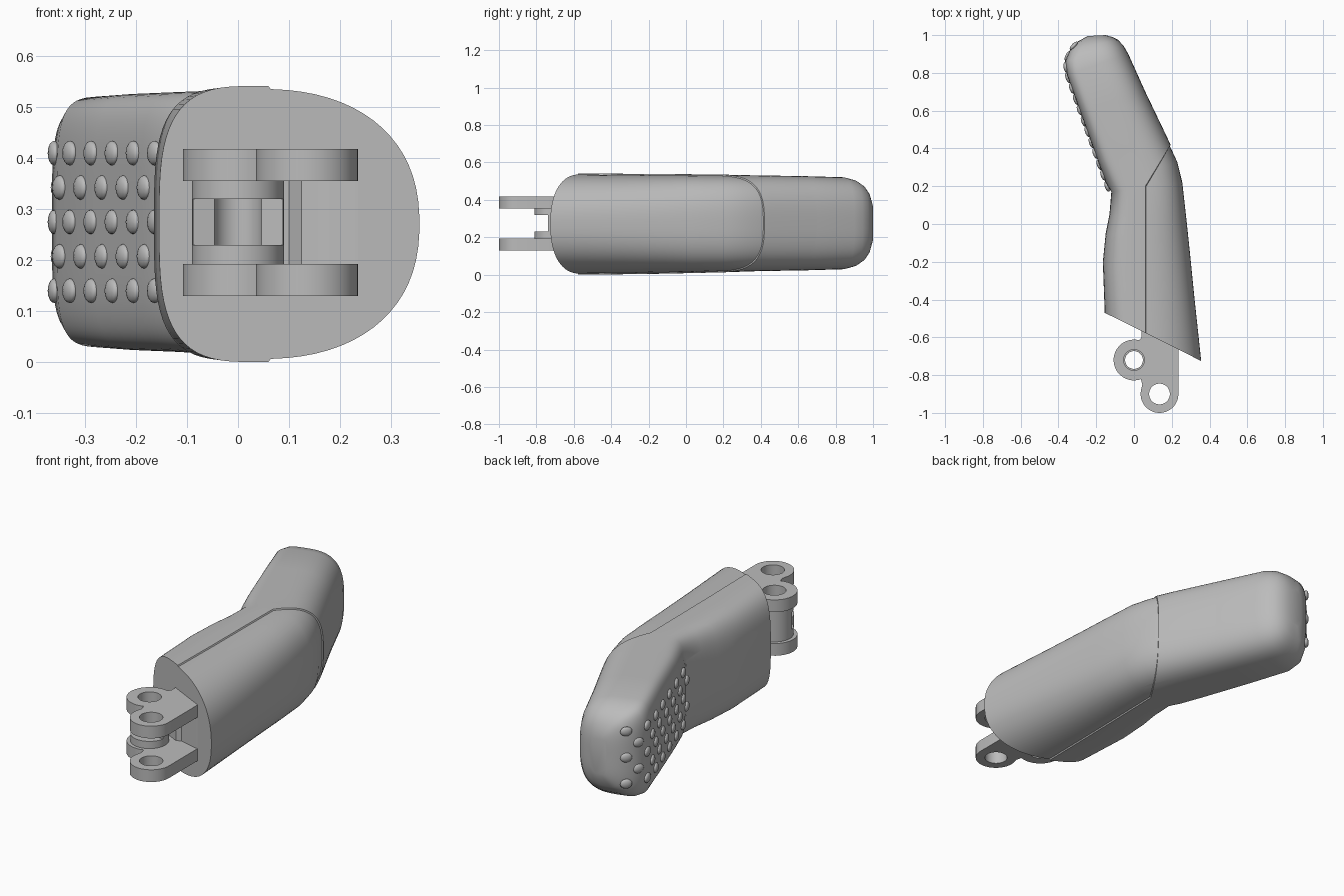
import bpy, bmesh
from math import sin, cos, pi, radians
from mathutils import Matrix, Vector

cube = bpy.data.objects.get("Cube")
if cube:
    bpy.data.objects.remove(cube)

grey = bpy.data.materials.new("plain grey")
grey.use_nodes = True
grey.diffuse_color = (0.5, 0.5, 0.5, 1)
bsdf = next(n for n in grey.node_tree.nodes if n.type == 'BSDF_PRINCIPLED')
bsdf.inputs["Base Color"].default_value = grey.diffuse_color
bsdf.inputs["Roughness"].default_value = 0.6


def smooth(obj, angle):
    bpy.ops.object.select_all(action='DESELECT')
    obj.select_set(True)
    bpy.context.view_layer.objects.active = obj
    bpy.ops.object.shade_smooth_by_angle(angle=radians(angle))


def finish(bm, name, angle=35):
    mesh = bpy.data.meshes.new(name)
    bm.to_mesh(mesh)
    bm.free()
    obj = bpy.data.objects.new(name, mesh)
    bpy.context.collection.objects.link(obj)
    mesh.materials.append(grey)
    smooth(obj, angle)


def arc(cx, cy, r, start, end, n=24):
    angles = [radians(start + (end - start) * i / n) for i in range(n + 1)]
    return [(cx + r * cos(a), cy + r * sin(a)) for a in angles]


def circle(cx, cy, r):
    return arc(cx, cy, r, 0, 350, 35)


def plate(name, loops, z0, z1):
    """Flat outline with holes, extruded from z0 to z1."""
    curve = bpy.data.curves.new(name, 'CURVE')
    curve.dimensions = '2D'
    curve.fill_mode = 'BOTH'
    curve.extrude = (z1 - z0) / 2
    for loop in loops:
        spline = curve.splines.new('POLY')
        spline.points.add(len(loop) - 1)
        for p, (x, y) in zip(spline.points, loop):
            p.co = (x, y, 0, 1)
        spline.use_cyclic_u = True
    temp = bpy.data.objects.new(name + "_outline", curve)
    bpy.context.collection.objects.link(temp)
    bpy.context.view_layer.update()
    depsgraph = bpy.context.evaluated_depsgraph_get()
    filled = bpy.data.meshes.new_from_object(temp.evaluated_get(depsgraph))
    bm = bmesh.new()
    bm.from_mesh(filled)
    bpy.data.objects.remove(temp)
    bpy.data.curves.remove(curve)
    bpy.data.meshes.remove(filled)
    bmesh.ops.translate(bm, verts=bm.verts, vec=(0, 0, (z0 + z1) / 2))
    bmesh.ops.remove_doubles(bm, verts=bm.verts, dist=0.0002)
    bmesh.ops.recalc_face_normals(bm, faces=bm.faces)
    finish(bm, name)


# Bent body: left edge, right edge, centre height, half height, roundness left and right
sections = [
    ((-.155, -.47), (.362, -.725), .271, .271, 3.3, 2.3),
    ((-.165, -.20), (.325, -.38), .271, .268, 3.5, 2.5),
    ((-.150, -.05), (.300, -.13), .272, .266, 3.7, 2.6),
    ((-.130, .05), (.283, .03), .273, .264, 3.9, 2.7),
    ((-.120, .17), (.262, .22), .274, .262, 4.2, 2.8),
    ((-.150, .22), (.235, .33), .274, .259, 4.5, 2.9),
    ((-.190, .33), (.175, .46), .275, .256, 5, 3),
    ((-.280, .58), (.060, .70), .275, .252, 5, 3),
    ((-.355, .79), (-.030, .90), .275, .246, 5, 3),
    ((-.365, .86), (-.056, .945), .275, .230, 4.5, 3),
    ((-.340, .92), (-.085, .975), .275, .200, 4, 3),
    ((-.300, .965), (-.115, .990), .275, .160, 3.5, 3),
    ((-.245, .995), (-.150, 1.0), .275, .100, 3, 3),
]
SIDES = 72
bm = bmesh.new()
rings = []
for left, right, zc, h, nl, nr in sections:
    a, b = Vector((*left, zc)), Vector((*right, zc))
    ring = []
    for i in range(SIDES):
        t = 2 * pi * (i + 0.5) / SIDES
        n, reach = (nr, 0.62) if cos(t) > 0 else (nl, 0.38)
        u = abs(cos(t)) ** (2 / n) * (1 if cos(t) > 0 else -1)
        w = abs(sin(t)) ** (2 / n) * (1 if sin(t) > 0 else -1)
        p = a.lerp(b, 0.38 + reach * u)
        ring.append(bm.verts.new((p.x, p.y, zc + h * w)))
    rings.append(ring)
for r0, r1 in zip(rings, rings[1:]):
    for i in range(SIDES):
        j = (i + 1) % SIDES
        bm.faces.new((r0[i], r0[j], r1[j], r1[i]))
bm.faces.new(rings[-1])
root = bm.faces.new(list(reversed(rings[0])))
bmesh.ops.recalc_face_normals(bm, faces=bm.faces)
bm.faces.remove(root)

# Outer cover: cut along two seam planes and sink it slightly
corner = Vector((0.06, 0.2, 0))
bend = Vector((-0.23, 0.14, 0)).normalized()
side = Vector((1, 0, 0))
for normal in (side, bend):
    near = [f for f in bm.faces if f.calc_center_median().y < 0.6]
    geom = set(near)
    for f in near:
        geom.update(f.edges)
        geom.update(f.verts)
    bmesh.ops.bisect_plane(bm, geom=list(geom), dist=1e-5, plane_co=corner, plane_no=normal)
cover = []
for f in bm.faces:
    d = f.calc_center_median() - corner
    if d.dot(side) > 0 and d.dot(bend) < 0:
        cover.append(f)
bmesh.ops.inset_region(bm, faces=cover, thickness=0.004, depth=-0.006,
                       use_boundary=False, use_even_offset=True)
bmesh.ops.holes_fill(bm, edges=[e for e in bm.edges if e.is_boundary], sides=0)
bmesh.ops.recalc_face_normals(bm, faces=bm.faces)
finish(bm, "bent_body")

# Grip bumps on the pad, in staggered rows
bm = bmesh.new()


def bump(x, y, z, turn):
    matrix = (Matrix.Translation((x, y, z)) @ Matrix.Rotation(radians(turn), 4, 'Z')
              @ Matrix.Diagonal((0.012, 0.029, 0.024, 1)))
    bmesh.ops.create_uvsphere(bm, u_segments=14, v_segments=8, radius=1, matrix=matrix)


for row in range(5):
    z = 0.14 + 0.0675 * row
    odd = row % 2
    for i in range(5 + odd):
        x = (-0.35 if odd else -0.33) + 0.0415 * i
        bump(x, 0.33 - (x + 0.19) * 2.77, z, 20)
    if odd:
        bump(-0.351, 0.89, z, -27)
    else:
        bump(-0.361, 0.83, z, 8)
        bump(-0.319, 0.943, z, -42)
finish(bm, "grip_bumps", 60)

# Hinge fork: two eared plates joined to the body
A, B, HOLE = (0.0, -0.72), (0.135, -0.90), 0.055
outline = ([(0.04, -0.5), (0.04, -0.6)] + arc(*A, 0.108, 75, 290)
           + [(0.044, -0.85)] + arc(*B, 0.1, 170, 360) + [(0.235, -0.6), (0.2, -0.5)])
for name, z0, z1 in (("lower_hinge_plate", 0.13, 0.193), ("upper_hinge_plate", 0.355, 0.418)):
    plate(name, [outline, circle(*A, HOLE), circle(*B, HOLE)], z0, z1)

# Barrel between the plates: two bosses and an open middle
for name, z0, z1 in (("lower_boss", 0.193, 0.23), ("upper_boss", 0.32, 0.355)):
    plate(name, [circle(*A, 0.09), circle(*A, 0.047)], z0, z1)
plate("barrel_middle", [arc(*A, 0.09, -12, 192) + arc(*A, 0.047, 192, -12)], 0.23, 0.32)

# Root block behind the fork
plate("fork_root", [[(0.04, -0.5), (0.04, -0.62), (0.10, -0.65), (0.125, -0.64),
                     (0.225, -0.665), (0.235, -0.665), (0.2, -0.5)]], 0.193, 0.355)
